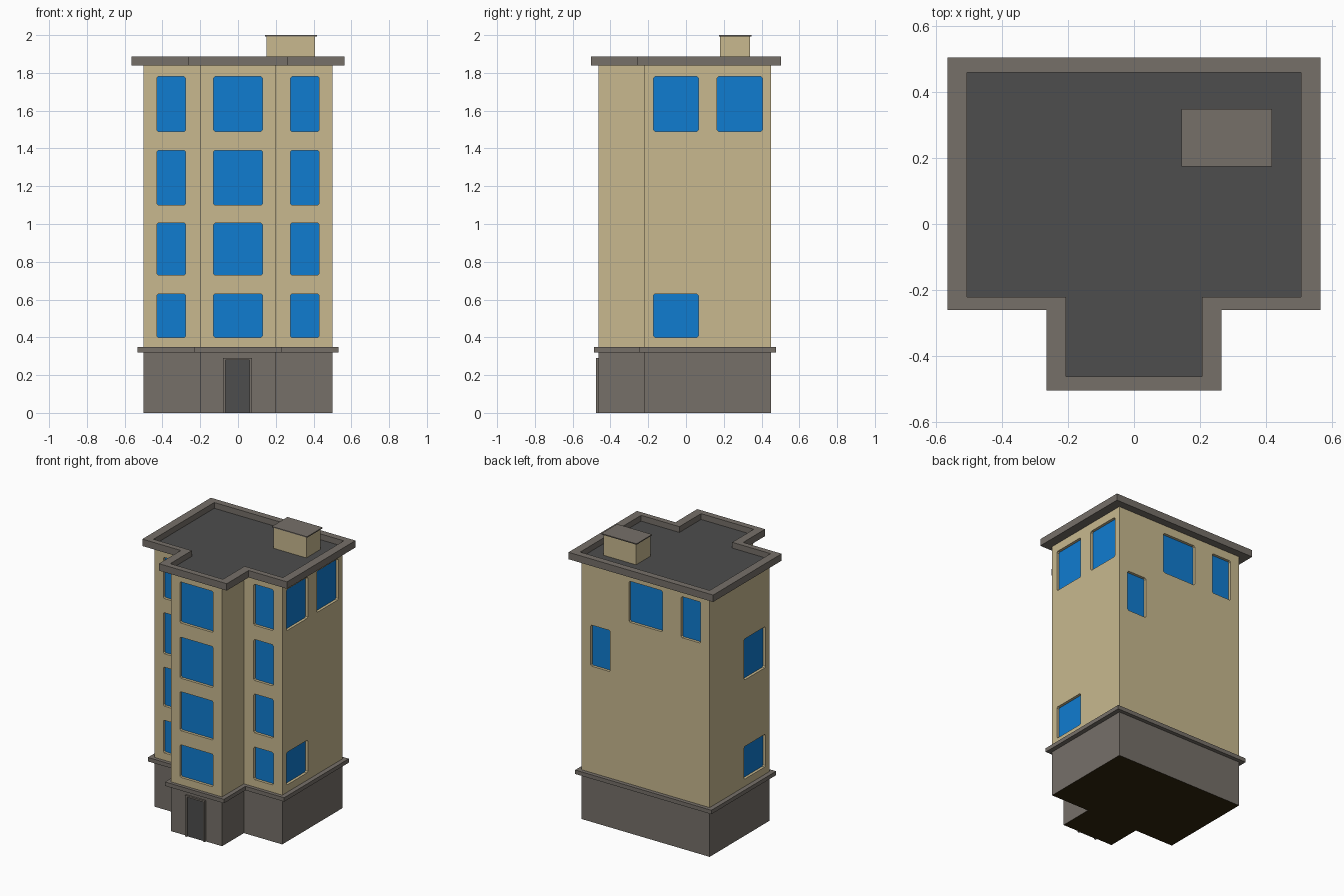
import bpy, bmesh
from mathutils import Vector

if "Cube" in bpy.data.objects:
    bpy.data.objects.remove(bpy.data.objects["Cube"])


def material(name, r, g, b):
    m = bpy.data.materials.new(name)
    m.diffuse_color = (r, g, b, 1)
    m.use_nodes = True
    m.node_tree.nodes["Principled BSDF"].inputs["Base Color"].default_value = m.diffuse_color
    return m


TAN = material("tan plaster", 0.58, 0.485, 0.275)
STONE = material("grey stone", 0.182, 0.162, 0.141)
DARK = material("dark roofing", 0.075, 0.075, 0.075)
BLUE = material("blue glass", 0.005, 0.2, 0.63)
UNDER = material("dark underside", 0.03, 0.018, 0.004)


def finish(name, bm, mats):
    bmesh.ops.recalc_face_normals(bm, faces=bm.faces[:])
    me = bpy.data.meshes.new(name)
    bm.to_mesh(me)
    bm.free()
    for m in mats:
        me.materials.append(m)
    ob = bpy.data.objects.new(name, me)
    bpy.context.collection.objects.link(ob)
    return ob


def add_loft(bm, loops, first=0, last=0):
    """Skin closed loops of points one after another and cap both ends."""
    rings = [[bm.verts.new(p) for p in loop] for loop in loops]
    for a, b in zip(rings, rings[1:]):
        for i in range(len(a)):
            j = (i + 1) % len(a)
            bm.faces.new((a[i], a[j], b[j], b[i]))
    bm.faces.new(rings[0][::-1]).material_index = first
    bm.faces.new(rings[-1]).material_index = last


def loft(name, loops, mats, first=0, last=0):
    bm = bmesh.new()
    add_loft(bm, loops, first, last)
    return finish(name, bm, mats)


def tee(z, w, bay, back, step, front):
    """T-shaped footprint: main block plus a front bay."""
    pts = [(-w, back), (-w, step), (-bay, step), (-bay, front),
           (bay, front), (bay, step), (w, step), (w, back)]
    return [(x, y, z) for x, y in pts]


def rect(z, x0, x1, y0, y1):
    return [(x0, y0, z), (x1, y0, z), (x1, y1, z), (x0, y1, z)]


def box(name, x0, x1, y0, y1, z0, z1, mat):
    return loft(name, [rect(z0, x0, x1, y0, y1), rect(z1, x0, x1, y0, y1)], [mat])


BODY = (0.5, 0.2, 0.45, -0.22, -0.463)
LEDGE = (0.532, 0.23, 0.477, -0.245, -0.486)
RIM_OUT = (0.565, 0.265, 0.504, -0.26, -0.504)
RIM_IN = (0.506, 0.206, 0.458, -0.221, -0.462)

# Main masses
loft("stone_base", [tee(0, *BODY), tee(0.33, *BODY)], [STONE, UNDER], first=1)
loft("base_ledge", [tee(0.32, *LEDGE), tee(0.348, *LEDGE)], [STONE])
walls = loft("walls", [tee(0.335, *BODY), tee(1.842, *BODY)], [TAN])
loft("roof_parapet", [tee(1.838, *RIM_OUT), tee(1.887, *RIM_OUT),
                      tee(1.887, *RIM_IN), tee(1.846, *RIM_IN)], [STONE, DARK], last=1)

# Rooftop box and cap
box("rooftop_box", 0.152, 0.408, 0.18, 0.34, 1.842, 1.994, TAN)
box("rooftop_cap", 0.143, 0.417, 0.174, 0.348, 1.993, 2.0, STONE)

# Windows: recessed openings with glass plates at the back
ROWS = [(0.40, 0.63), (0.73, 1.005), (1.10, 1.39), (1.49, 1.78)]
LEFT, MID, RIGHT = (-0.43, -0.277), (-0.13, 0.13), (0.277, 0.43)
SIDE_A, SIDE_B = (-0.172, 0.065), (0.165, 0.405)
windows = []   # (axis, wall position, outward sign, span, row)
for row in ROWS:
    windows += [("y", -0.22, -1, LEFT, row), ("y", -0.22, -1, RIGHT, row),
                ("y", -0.463, -1, MID, row)]
windows += [("x", 0.5, 1, SIDE_A, ROWS[0]), ("x", 0.5, 1, SIDE_A, ROWS[3]),
            ("x", 0.5, 1, SIDE_B, ROWS[3]),
            ("x", -0.5, -1, SIDE_A, ROWS[0]), ("x", -0.5, -1, SIDE_A, ROWS[2]),
            ("y", 0.45, 1, RIGHT, ROWS[2]), ("y", 0.45, 1, MID, ROWS[3]),
            ("y", 0.45, 1, LEFT, ROWS[3])]


def pane(axis, depth, span, row, c=0.008):
    """Rectangle with tiny clipped corners, standing in a wall plane."""
    (a, b), (l, h) = span, row
    uv = [(a + c, l), (b - c, l), (b, l + c), (b, h - c),
          (b - c, h), (a + c, h), (a, h - c), (a, l + c)]
    return [(depth, u, v) if axis == "x" else (u, depth, v) for u, v in uv]


RECESS = 0.022
cut, glass = bmesh.new(), bmesh.new()
for axis, pos, s, span, row in windows:
    add_loft(cut, [pane(axis, pos - s * RECESS, span, row),
                   pane(axis, pos + s * 0.02, span, row)])
    add_loft(glass, [pane(axis, pos - s * (RECESS + 0.002), span, row),
                     pane(axis, pos - s * (RECESS - 0.003), span, row)])
finish("window_glass", glass, [BLUE])
cutter = finish("window_cutter", cut, [TAN])
cutter.hide_render = True
cutter.hide_viewport = True
mod = walls.modifiers.new("window openings", "BOOLEAN")
mod.operation = "DIFFERENCE"
mod.solver = "EXACT"
mod.object = cutter

# Front door and frame
box("door", -0.067, 0.061, -0.467, -0.46, 0, 0.28, DARK)
box("door_jamb_left", -0.08, -0.066, -0.476, -0.46, 0, 0.29, STONE)
box("door_jamb_right", 0.06, 0.073, -0.476, -0.46, 0, 0.29, STONE)
box("door_lintel", -0.067, 0.061, -0.476, -0.46, 0.279, 0.29, STONE)
